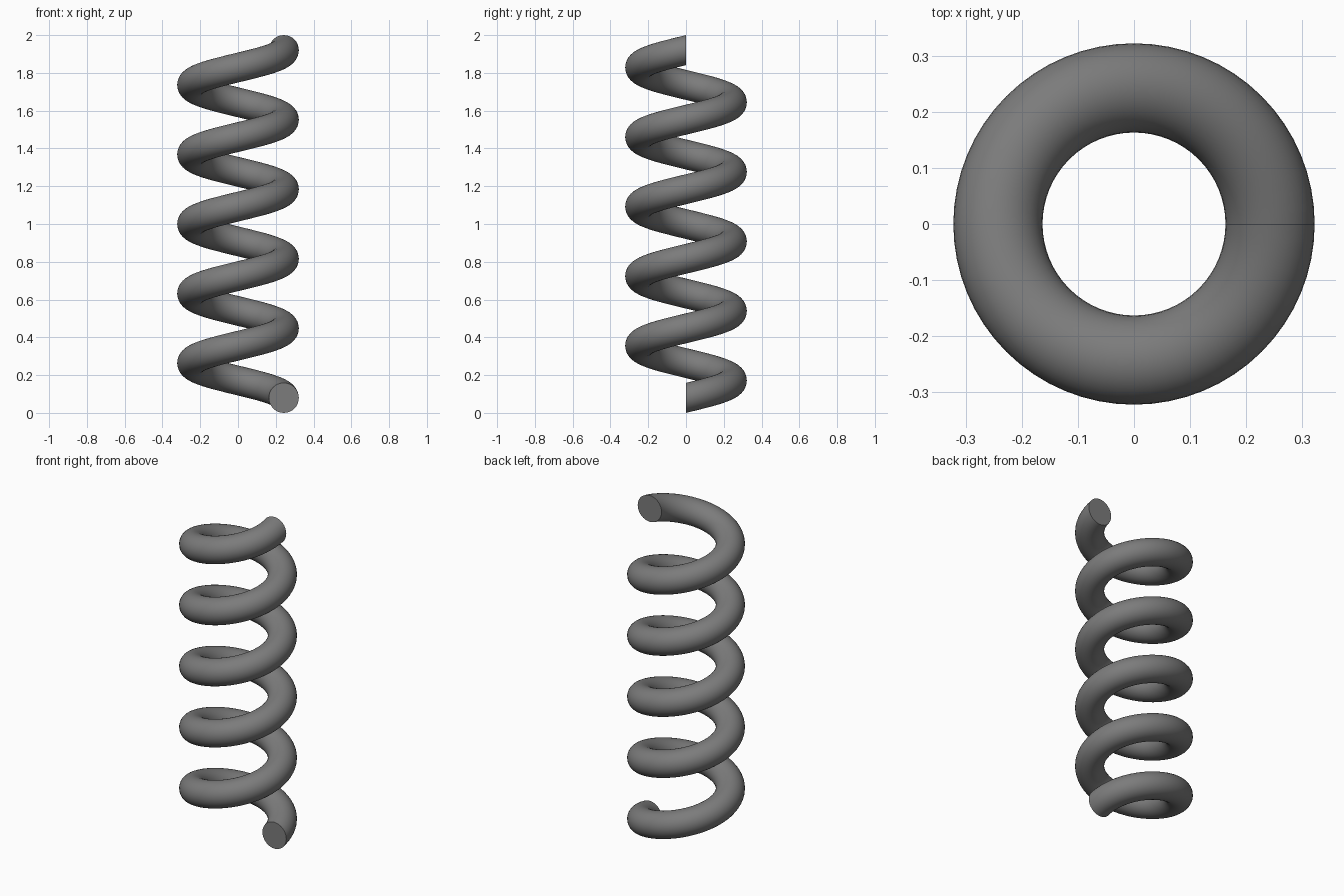
import bpy, bmesh
from math import sin, cos, pi, tau, radians

if "Cube" in bpy.data.objects:
    bpy.data.objects.remove(bpy.data.objects["Cube"])

COIL_R, WIRE_R, HEIGHT = 0.2425, 0.0795, 2.0
TURNS, STEPS, SIDES = 5, 64, 32
total = TURNS * STEPS
rise = HEIGHT - 2 * WIRE_R

bm = bmesh.new()

# Upright circular section swept along the helix
rings = []
for i in range(total + 1):
    a = tau * i / STEPS
    zc = WIRE_R + rise * i / total
    ring = []
    for j in range(SIDES):
        t = tau * j / SIDES
        d = COIL_R + WIRE_R * cos(t)
        ring.append(bm.verts.new((d * cos(a), d * sin(a), zc + WIRE_R * sin(t))))
    rings.append(ring)

# Wire skin
for lo, hi in zip(rings, rings[1:]):
    for j in range(SIDES):
        k = (j + 1) % SIDES
        bm.faces.new((lo[j], lo[k], hi[k], hi[j]))

# Flat cut ends
bm.faces.new(rings[0])
bm.faces.new(rings[-1])
bmesh.ops.recalc_face_normals(bm, faces=bm.faces[:])

mesh = bpy.data.meshes.new("coil_spring")
bm.to_mesh(mesh)
bm.free()
spring = bpy.data.objects.new("coil_spring", mesh)
bpy.context.collection.objects.link(spring)

# Dark steel colour
steel = bpy.data.materials.new("dark_steel")
steel.diffuse_color = (0.2, 0.2, 0.2, 1)
steel.use_nodes = True
steel.node_tree.nodes["Principled BSDF"].inputs["Base Color"].default_value = steel.diffuse_color
mesh.materials.append(steel)

# Smooth wire, crisp ends
bpy.context.view_layer.objects.active = spring
spring.select_set(True)
bpy.ops.object.shade_smooth_by_angle(angle=radians(40))
